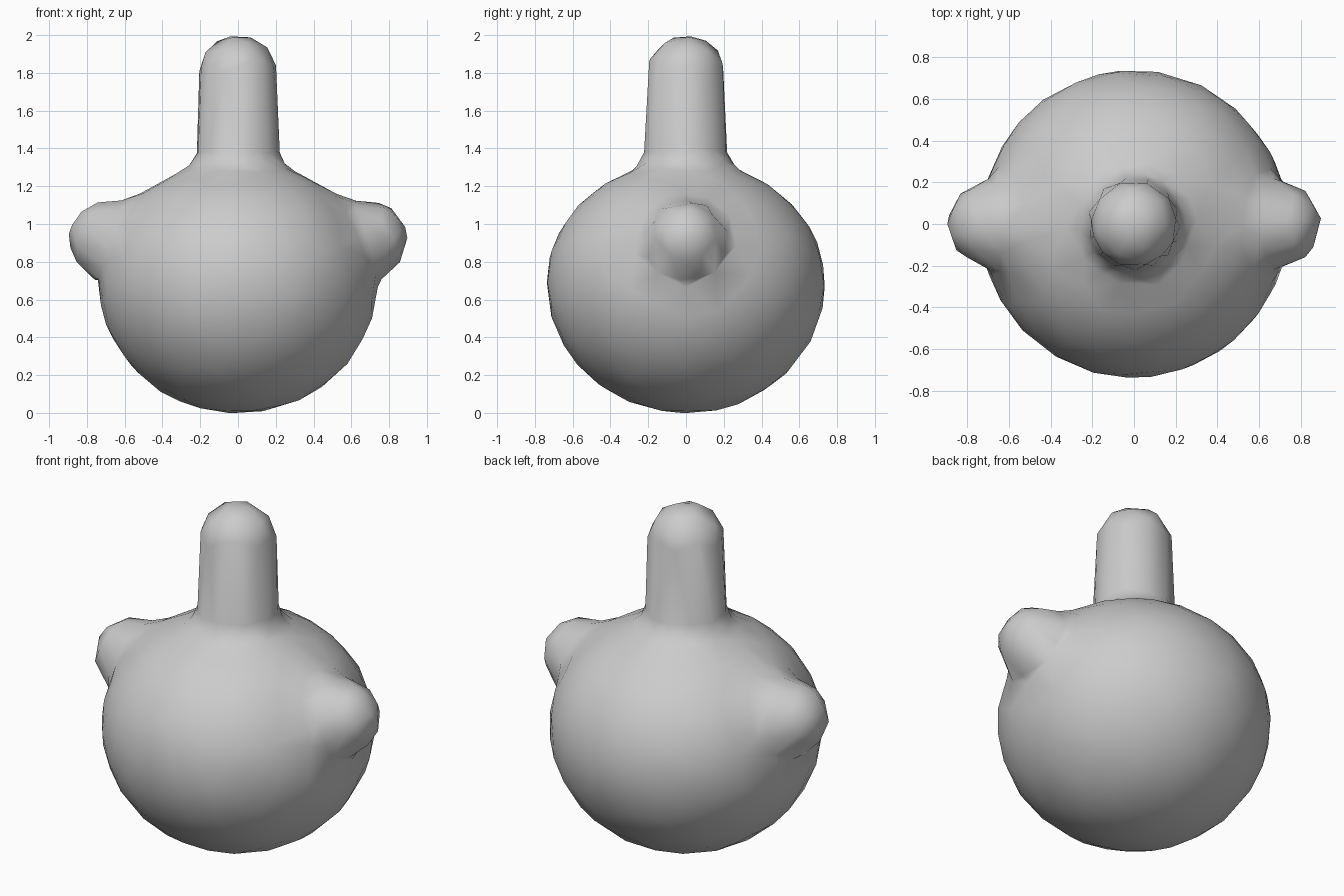
import bpy, bmesh
from mathutils import Vector

if "Cube" in bpy.data.objects:
    bpy.data.objects.remove(bpy.data.objects["Cube"])

CENTRE = Vector((0, 0, 0.85))


def egg(p):
    # round body, a little flatter on top
    q = p - Vector((0, 0, 0.69))
    rz = 0.64 if q.z > 0 else 0.69
    return (Vector((q.x / 0.735, q.y / 0.735, q.z / rz)).length - 1) * 0.7


def limb(p, a, b, ra, rb):
    # tapered round-ended limb from a to b
    a, b = Vector(a), Vector(b)
    d = b - a
    t = max(0, min(1, (p - a).dot(d) / d.dot(d)))
    return (p - a - d * t).length - (ra + (rb - ra) * t)


def blend(a, b, k):
    h = max(k - abs(a - b), 0) / k
    return min(a, b) - h * h * k / 4


def field(p):
    m = Vector((abs(p.x), p.y, p.z))  # mirrored arms
    f = blend(egg(m), limb(m, (0, 0, 1.2), (0, 0, 1.79), 0.225, 0.205), 0.12)
    return blend(f, limb(m, (0.25, 0, 0.9), (0.695, 0, 0.92), 0.23, 0.197), 0.1)


def surface(d):
    # distance from the centre to the skin along direction d
    lo, hi = 0.1, 1.6
    for _ in range(22):
        mid = (lo + hi) / 2
        if field(CENTRE + d * mid) < 0:
            lo = mid
        else:
            hi = mid
    return CENTRE + d * lo


# blended body, neck and two arm stubs in one skin
bm = bmesh.new()
bmesh.ops.create_icosphere(bm, subdivisions=6, radius=1)
for v in bm.verts:
    v.co = surface(v.co.normalized())
for f in bm.faces:
    f.smooth = True
mesh = bpy.data.meshes.new("blended_body")
bm.to_mesh(mesh)
bm.free()
body = bpy.data.objects.new("blended_body", mesh)
bpy.context.collection.objects.link(body)

# coarse facets with smooth shading
dec = body.modifiers.new("coarse", 'DECIMATE')
dec.ratio = 0.035
